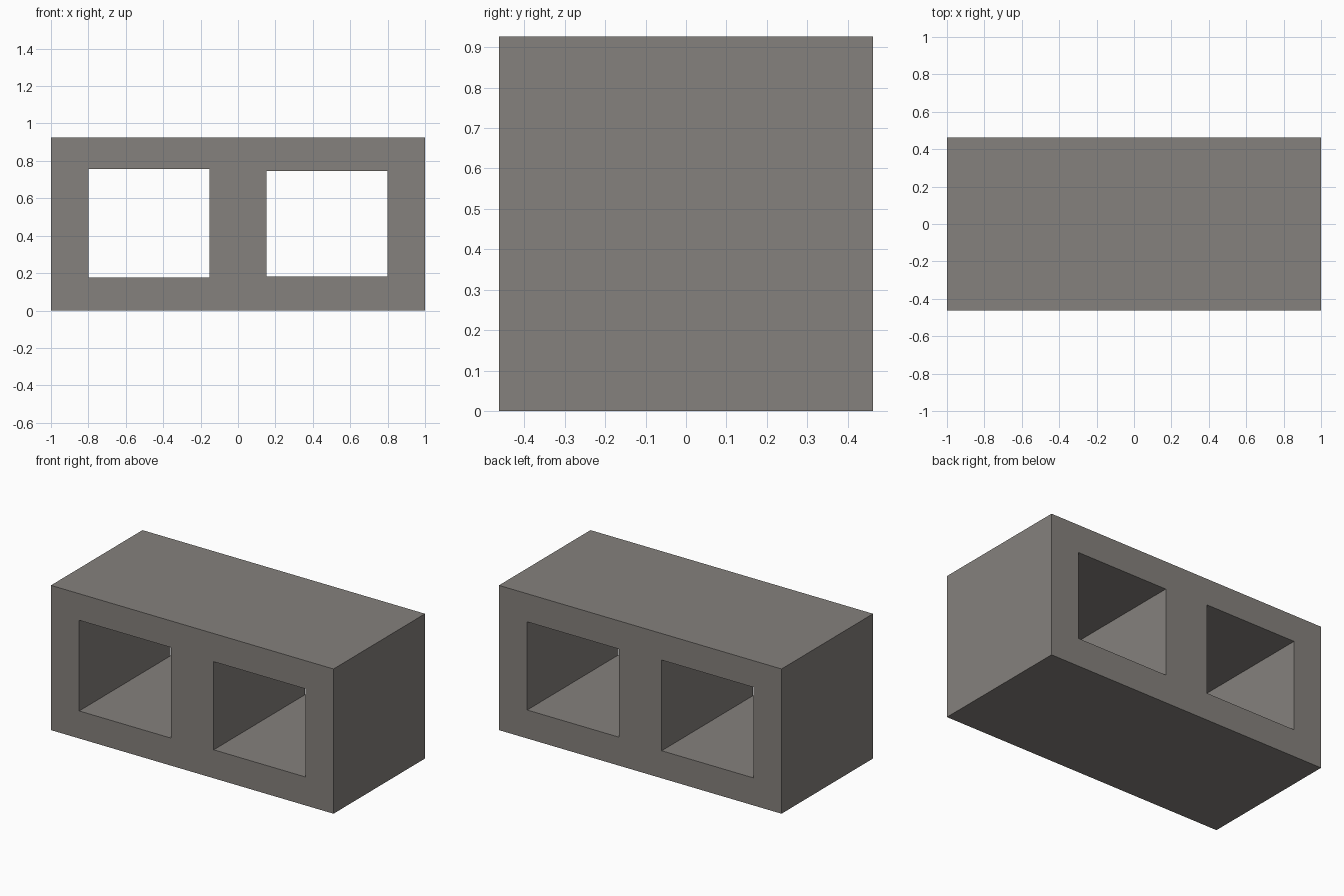
import bpy

if "Cube" in bpy.data.objects:
    bpy.data.objects.remove(bpy.data.objects["Cube"])

WIDTH, DEPTH, HEIGHT = 2.0, 0.925, 0.926

concrete = bpy.data.materials.new("grey_concrete")
concrete.diffuse_color = (0.235, 0.22, 0.205, 1)
concrete.use_nodes = True
concrete.node_tree.nodes["Principled BSDF"].inputs["Base Color"].default_value = concrete.diffuse_color


def box(name, x0, x1, z0, z1, depth):
    """Box centred on y = 0, spanning the given x and z ranges."""
    bpy.ops.mesh.primitive_cube_add(size=1, location=((x0 + x1) / 2, 0, (z0 + z1) / 2))
    obj = bpy.context.object
    obj.name = name
    obj.scale = (x1 - x0, depth, z1 - z0)
    bpy.ops.object.transform_apply(location=True, rotation=False, scale=True)
    obj.data.materials.append(concrete)
    return obj


# Solid block
block = box("hollow_block", -WIDTH / 2, WIDTH / 2, 0, HEIGHT, DEPTH)

# Two rectangular cores running front to back
cores = [
    box("left_core", -0.80, -0.152, 0.176, 0.756, DEPTH * 2),
    box("right_core", 0.152, 0.80, 0.182, 0.746, DEPTH * 2),
]
for core in cores:
    core.hide_render = True
    cut = block.modifiers.new(core.name, 'BOOLEAN')
    cut.operation = 'DIFFERENCE'
    cut.solver = 'EXACT'
    cut.object = core

# Apply the cuts, then remove the cutters
bpy.context.view_layer.objects.active = block
for core in cores:
    bpy.ops.object.modifier_apply(modifier=core.name)
for core in cores:
    bpy.data.objects.remove(core, do_unlink=True)
